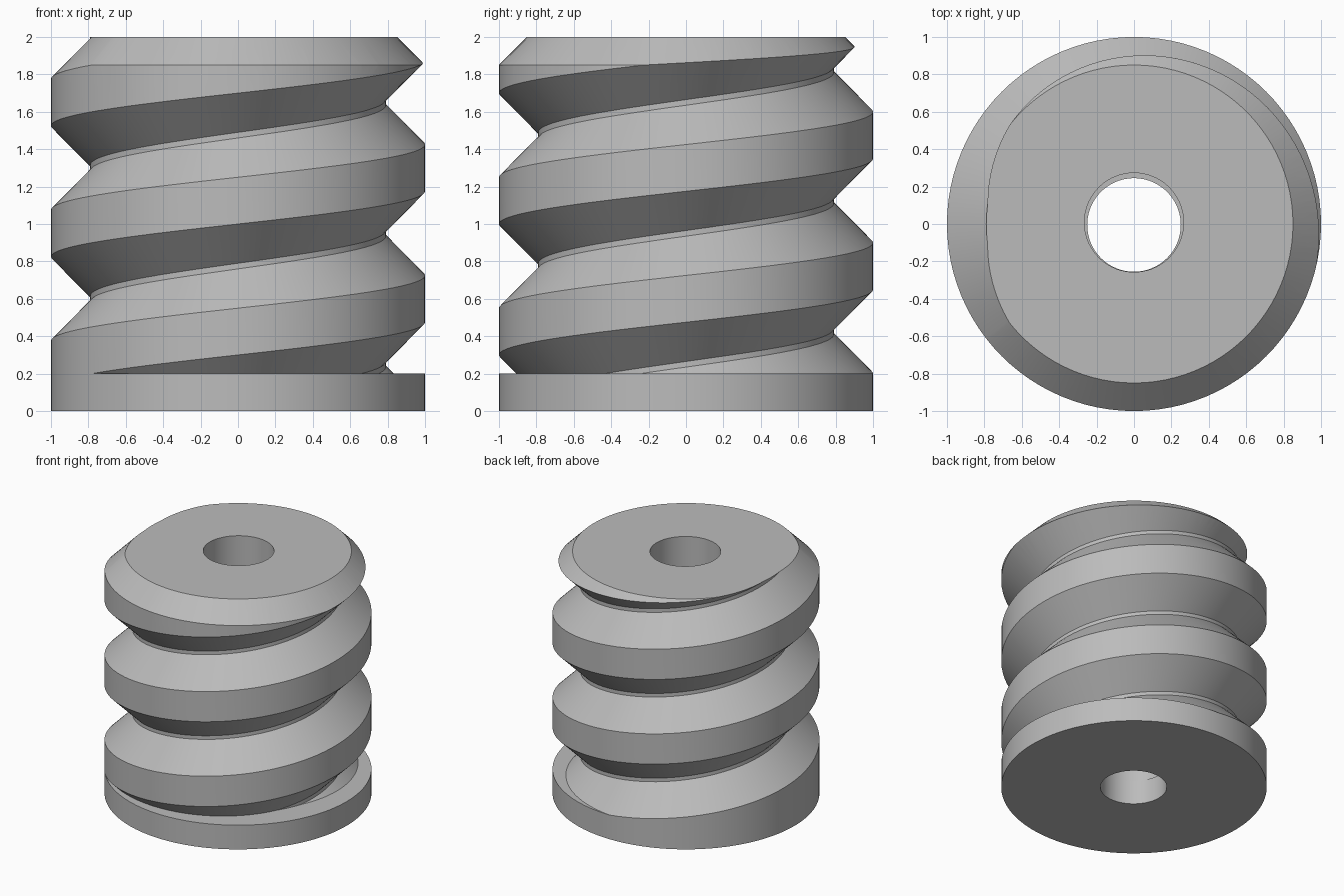
import bpy
import bmesh
import math

if "Cube" in bpy.data.objects:
    bpy.data.objects.remove(bpy.data.objects["Cube"], do_unlink=True)

SEGMENTS = 96
PITCH = 0.70
FLANGE_TOP = 0.20
HEIGHT = 2.0

grey = bpy.data.materials.new("plain grey")
grey.use_nodes = True
colour = (0.5, 0.5, 0.5, 1.0)
grey.diffuse_color = colour
grey.node_tree.nodes["Principled BSDF"].inputs["Base Color"].default_value = colour


def make_object(name, bm):
    bmesh.ops.recalc_face_normals(bm, faces=bm.faces)
    mesh = bpy.data.meshes.new(name)
    bm.to_mesh(mesh)
    bm.free()
    mesh.materials.append(grey)
    obj = bpy.data.objects.new(name, mesh)
    bpy.context.collection.objects.link(obj)
    return obj


def cone(name, r_bottom, r_top, z_bottom, z_top, y=0.0):
    bm = bmesh.new()
    bmesh.ops.create_cone(bm, cap_ends=True, segments=SEGMENTS, radius1=r_bottom,
                          radius2=r_top, depth=z_top - z_bottom)
    bmesh.ops.translate(bm, verts=bm.verts, vec=(0, y, (z_bottom + z_top) / 2))
    return make_object(name, bm)


def select_only(obj):
    bpy.ops.object.select_all(action="DESELECT")
    obj.select_set(True)
    bpy.context.view_layer.objects.active = obj


def cut(obj, cutter, operation):
    mod = obj.modifiers.new("cut", "BOOLEAN")
    mod.operation = operation
    mod.solver = "EXACT"
    mod.object = cutter
    select_only(obj)
    bpy.ops.object.modifier_apply(modifier=mod.name)
    bpy.data.objects.remove(cutter, do_unlink=True)


def helical_thread():
    # One pitch of the thread: flat crest, sloping flank, narrow root, flank
    profile = [(1.0, 0.0), (1.0, 0.25), (0.79, 0.46), (0.79, 0.49), (1.0, PITCH)]
    start, turns = 0.475 - 2 * PITCH, 5
    bm = bmesh.new()
    previous = None
    for i in range(turns * SEGMENTS + 1):
        angle = math.tau * (i % SEGMENTS) / SEGMENTS
        rise = start + PITCH * i / SEGMENTS
        row = [bm.verts.new((r * math.cos(angle), r * math.sin(angle), z + rise))
               for r, z in profile]
        if previous:
            for j in range(len(row) - 1):
                bm.faces.new((previous[j], row[j], row[j + 1], previous[j + 1]))
        previous = row
    bmesh.ops.remove_doubles(bm, verts=bm.verts, dist=0.0005)
    # Trim flat at both ends and close
    for z, up in ((FLANGE_TOP, -1), (HEIGHT, 1)):
        bmesh.ops.bisect_plane(bm, geom=bm.verts[:] + bm.edges[:] + bm.faces[:],
                               dist=0.00001, plane_co=(0, 0, z),
                               plane_no=(0, 0, up), clear_outer=True)
    rim = [e for e in bm.edges if e.is_boundary]
    bmesh.ops.edgeloop_fill(bm, edges=rim)
    return make_object("threaded_body", bm)


# Threaded body with a chamfered top and a through bore
body = helical_thread()
cut(body, cone("chamfer_envelope", 2.75, 0.75, 0.10, 2.10), "INTERSECT")
cut(body, cone("body_bore", 0.265, 0.265, 0.0, 2.2, 0.008), "DIFFERENCE")

# Base flange with a slightly narrower bore
flange = cone("base_flange", 1.0, 1.0, 0.0, FLANGE_TOP)
cut(flange, cone("flange_bore", 0.25, 0.25, -0.2, 0.4, -0.005), "DIFFERENCE")

for part in (body, flange):
    select_only(part)
    bpy.ops.object.shade_smooth_by_angle(angle=math.radians(25))
